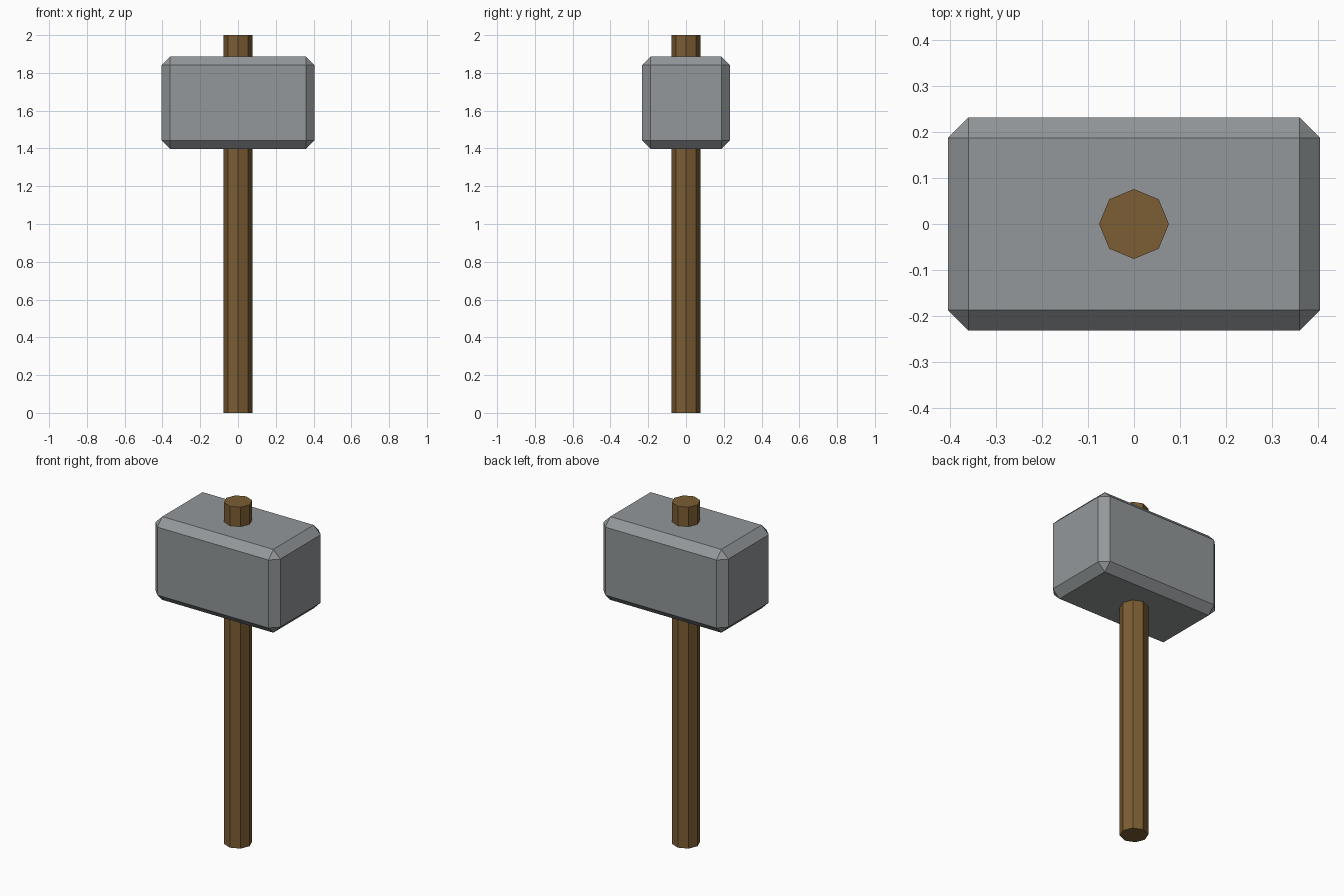
import bpy, bmesh, math
from mathutils import Matrix

if "Cube" in bpy.data.objects:
    bpy.data.objects.remove(bpy.data.objects["Cube"])


def material(name, rgb):
    m = bpy.data.materials.new(name)
    m.diffuse_color = (*rgb, 1.0)
    m.use_nodes = True
    m.node_tree.nodes["Principled BSDF"].inputs["Base Color"].default_value = m.diffuse_color
    return m


def add_object(name, bm, mat):
    bmesh.ops.recalc_face_normals(bm, faces=bm.faces)
    mesh = bpy.data.meshes.new(name)
    bm.to_mesh(mesh)
    bm.free()
    mesh.materials.append(mat)
    obj = bpy.data.objects.new(name, mesh)
    bpy.context.collection.objects.link(obj)
    return obj


stone = material("grey_stone", (0.29, 0.31, 0.32))
wood = material("brown_wood", (0.20, 0.11, 0.033))

# Handle: eight-sided shaft, corners on the x and y axes
HANDLE_RADIUS, HEIGHT = 0.076, 2.0
bm = bmesh.new()
bmesh.ops.create_cone(bm, cap_ends=True, segments=8,
                      radius1=HANDLE_RADIUS, radius2=HANDLE_RADIUS, depth=HEIGHT,
                      matrix=Matrix.Translation((0, 0, HEIGHT / 2)))
add_object("handle", bm, wood)

# Head: block with chamfered edges
Z_LOW, Z_HIGH = 1.398, 1.886
bm = bmesh.new()
bmesh.ops.create_cube(bm, size=1, matrix=Matrix.Translation((0, 0, (Z_LOW + Z_HIGH) / 2))
                      @ Matrix.Diagonal((0.81, 0.464, Z_HIGH - Z_LOW, 1)))
bmesh.ops.bevel(bm, geom=bm.edges[:], offset=0.045 * math.sqrt(2) / math.sqrt(2),
                offset_type='OFFSET', segments=1, affect='EDGES')
add_object("hammer_head", bm, stone)
